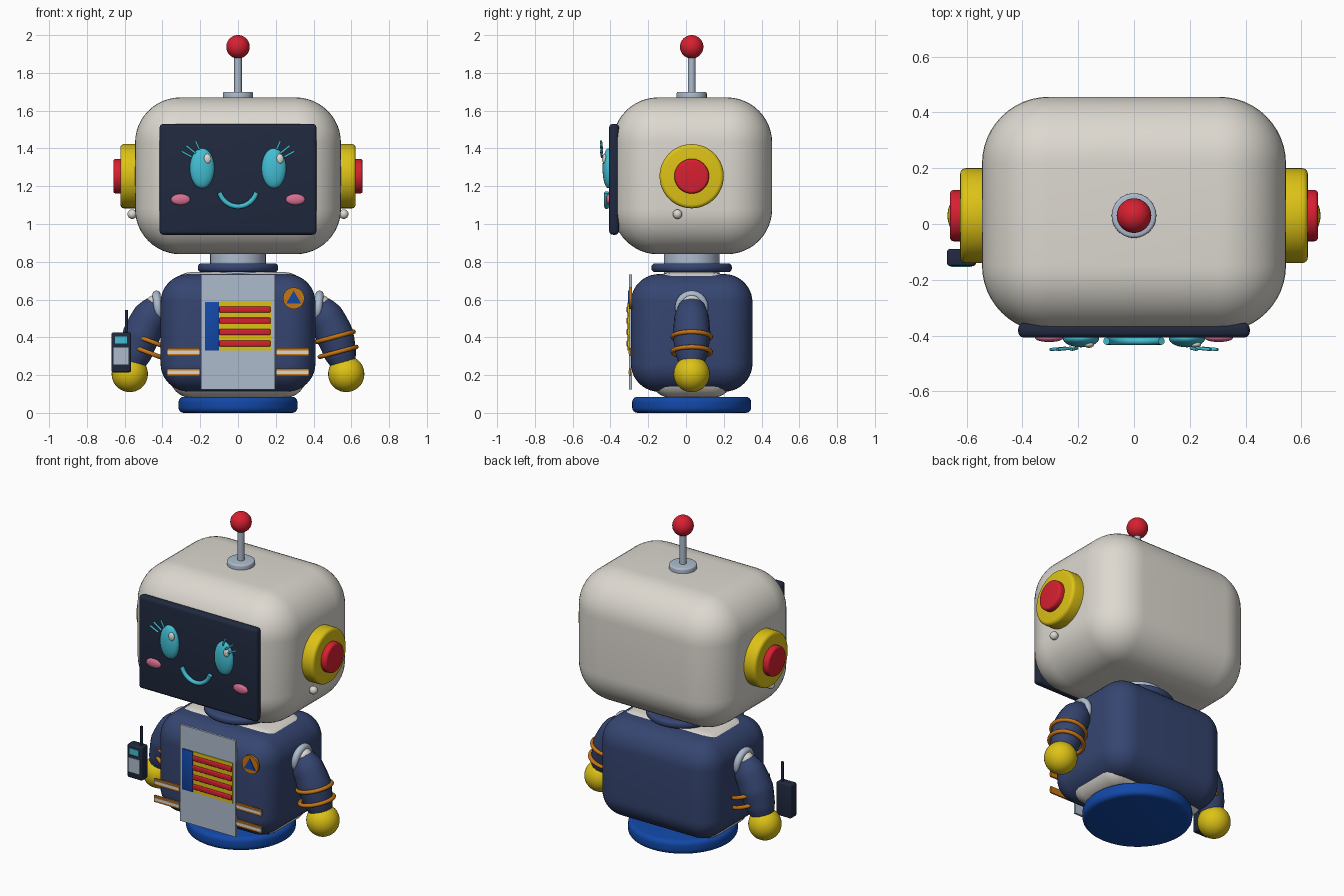
import bpy, bmesh, math
from mathutils import Vector

if "Cube" in bpy.data.objects:
    bpy.data.objects.remove(bpy.data.objects["Cube"])

COLOURS = {
    "cream": (0.72, 0.69, 0.63), "navy": (0.036, 0.06, 0.165), "dark": (0.014, 0.022, 0.048),
    "yellow": (0.72, 0.54, 0.008), "red": (0.68, 0.014, 0.03), "cyan": (0.055, 0.52, 0.66),
    "pink": (0.68, 0.16, 0.29), "steel": (0.42, 0.50, 0.61), "blue": (0.006, 0.065, 0.39),
    "orange": (0.56, 0.18, 0.008),
}
MATS = {}
for key, rgb in COLOURS.items():
    MATS[key] = bpy.data.materials.new(key)
    MATS[key].diffuse_color = (*rgb, 1)

YC = 0.03  # body centre line in depth


def finish(name, colour, bm, loc=(0, 0, 0), axis=None):
    """Turn a bmesh into a named, coloured, smooth-shaded object."""
    me = bpy.data.meshes.new(name)
    bm.to_mesh(me)
    bm.free()
    me.materials.append(MATS[colour])
    ob = bpy.data.objects.new(name, me)
    bpy.context.collection.objects.link(ob)
    ob.location = loc
    if axis is not None:
        ob.rotation_euler = Vector(axis).to_track_quat('Z', 'Y').to_euler()
    bpy.ops.object.select_all(action='DESELECT')
    ob.select_set(True)
    bpy.context.view_layer.objects.active = ob
    bpy.ops.object.shade_smooth_by_angle(angle=math.radians(40))
    return ob


def box(name, colour, x, y, z, r=0.0, seg=4):
    """Box from (min, max) ranges with rounded edges."""
    bm = bmesh.new()
    bmesh.ops.create_cube(bm, size=1)
    for v in bm.verts:
        v.co = Vector(v.co[i] * (a[1] - a[0]) for i, a in enumerate((x, y, z)))
    if r:
        bmesh.ops.bevel(bm, geom=bm.edges[:], offset=r, segments=seg, profile=0.5,
                        affect='EDGES', clamp_overlap=True)
    return finish(name, colour, bm, [(a[0] + a[1]) / 2 for a in (x, y, z)])


def disc(name, colour, start, end, radius, rim=0.0, sides=48):
    """Cylinder between two points with rounded rims."""
    a, b = Vector(start), Vector(end)
    bm = bmesh.new()
    bmesh.ops.create_cone(bm, cap_ends=True, segments=sides, radius1=radius,
                          radius2=radius, depth=(b - a).length)
    if rim:
        rims = [e for e in bm.edges if abs(e.verts[0].co.z - e.verts[1].co.z) < 1e-5]
        bmesh.ops.bevel(bm, geom=rims, offset=rim, segments=4, profile=0.5, affect='EDGES')
    return finish(name, colour, bm, (a + b) / 2, b - a)


def ball(name, colour, loc, rx, ry=None, rz=None):
    bm = bmesh.new()
    bmesh.ops.create_uvsphere(bm, u_segments=32, v_segments=20, radius=1)
    bmesh.ops.scale(bm, vec=(rx, ry or rx, rz or rx), verts=bm.verts)
    return finish(name, colour, bm, loc)


def tube(name, colour, pts, radii, closed=False):
    """Smooth tube through points with a radius at each point."""
    cu = bpy.data.curves.new(name, 'CURVE')
    cu.dimensions = '3D'
    cu.bevel_depth, cu.bevel_resolution, cu.use_fill_caps = 1, 6, True
    sp = cu.splines.new('BEZIER')
    sp.bezier_points.add(len(pts) - 1)
    sp.resolution_u = 6
    sp.use_cyclic_u = closed
    for p, co, r in zip(sp.bezier_points, pts, radii):
        p.co, p.radius = co, r
        p.handle_left_type = p.handle_right_type = 'AUTO'
    tmp = bpy.data.objects.new(name + "_path", cu)
    bpy.context.collection.objects.link(tmp)
    me = bpy.data.meshes.new_from_object(tmp.evaluated_get(bpy.context.evaluated_depsgraph_get()))
    bpy.data.objects.remove(tmp)
    bm = bmesh.new()
    bm.from_mesh(me)
    bpy.data.meshes.remove(me)
    bmesh.ops.recalc_face_normals(bm, faces=bm.faces)
    return finish(name, colour, bm)


def ring(name, colour, loc, axis, major, minor):
    """Torus around an axis."""
    q = Vector(axis).to_track_quat('Z', 'Y')
    pts = [Vector(loc) + q @ Vector((major * math.cos(t), major * math.sin(t), 0))
           for t in (i * math.tau / 12 for i in range(12))]
    return tube(name, colour, pts, [minor] * 12, True)


# Base, inner body, jacket
disc("base", "blue", (0, YC, 0), (0, YC, 0.085), 0.315, 0.028, 64)
box("inner_body", "cream", (-0.36, 0.36), (YC - 0.22, YC + 0.22), (0.08, 0.745), 0.11, 6)
box("jacket", "navy", (-0.41, 0.41), (-0.292, 0.352), (0.112, 0.735), 0.15, 10)

# Neck and collar
disc("neck", "steel", (0, YC, 0.72), (0, YC, 0.88), 0.147)
disc("collar", "navy", (0, YC, 0.745), (0, YC, 0.792), 0.213, 0.02)

# Head and face screen
box("head", "cream", (-0.545, 0.545), (-0.388, 0.456), (0.84, 1.67), 0.24, 12)
box("face_screen", "dark", (-0.415, 0.415), (-0.407, -0.355), (0.943, 1.53), 0.02)

# Antenna
disc("antenna_base", "steel", (0, YC, 1.65), (0, YC, 1.70), 0.08, 0.01)
disc("antenna_rod", "steel", (0, YC, 1.69), (0, YC, 1.92), 0.02, sides=20)
ball("antenna_ball", "red", (0, YC, 1.938), 0.062)

# Face details and ears
for s, side in ((-1, "left"), (1, "right")):
    ball(side + "_eye", "cyan", (s * 0.19, -0.41, 1.295), 0.065, 0.032, 0.106)
    ball(side + "_eye_glint", "cream", (s * 0.192 + 0.03, -0.432, 1.345), 0.019, 0.012, 0.026)
    ball(side + "_cheek", "pink", (s * 0.304, -0.408, 1.13), 0.051, 0.015, 0.029)
    lashes = (((0.30, 1.385), (0.245, 1.355)), ((0.275, 1.415), (0.225, 1.375)),
              ((0.225, 1.44), (0.205, 1.395)))
    for i, (p, q) in enumerate(lashes):
        disc(f"{side}_lash_{i}", "cyan", (s * p[0], -0.45, p[1]), (s * q[0], -0.445, q[1]),
             0.006, sides=10)
    disc(side + "_ear", "yellow", (s * 0.50, YC, 1.253), (s * 0.623, YC, 1.253), 0.17, 0.02)
    disc(side + "_ear_button", "red", (s * 0.60, YC, 1.253), (s * 0.66, YC, 1.253), 0.092, 0.014)
    ball(side + "_earring", "cream", (s * 0.56, -0.045, 1.052), 0.025)
smile = [(0.105 * math.sin(t), -0.42, 1.205 - 0.112 * math.cos(t))
         for t in (math.radians(a) for a in range(-70, 71, 20))]
tube("smile", "cyan", smile, [0.013] * len(smile))

# Front panel with control block
box("front_panel", "steel", (-0.195, 0.195), (-0.301, -0.287), (0.123, 0.732))
box("control_side", "blue", (-0.176, -0.10), (-0.309, -0.298), (0.33, 0.587), 0.003, 2)
box("control_back", "yellow", (-0.10, 0.175), (-0.306, -0.298), (0.33, 0.587))
for i in range(4):
    z = 0.368 + i * 0.06
    box(f"control_bar_{i}", "red", (-0.10, 0.172), (-0.315, -0.302), (z - 0.016, z + 0.016), 0.006, 3)

# Reflective strips on the jacket
for s, side in ((-1, "left"), (1, "right")):
    for i, z in enumerate((0.215, 0.322)):
        xs = sorted((s * 0.20, s * 0.375))
        box(f"{side}_strip_{i}", "orange", xs, (-0.301, -0.292), (z - 0.021, z + 0.021))
        box(f"{side}_strip_centre_{i}", "cream", xs, (-0.305, -0.299), (z - 0.009, z + 0.009))

# Chest badge
disc("badge", "orange", (0.295, -0.286, 0.607), (0.295, -0.302, 0.607), 0.057)
bm = bmesh.new()
tri = [bm.verts.new((0.045 * math.sin(t), 0, 0.045 * math.cos(t)))
       for t in (0, math.tau / 3, 2 * math.tau / 3)]
face = bm.faces.new(tri)
new = bmesh.ops.extrude_face_region(bm, geom=[face])["geom"]
bmesh.ops.translate(bm, vec=(0, -0.006, 0), verts=[g for g in new if isinstance(g, bmesh.types.BMVert)])
bmesh.ops.recalc_face_normals(bm, faces=bm.faces)
finish("badge_triangle", "blue", bm, (0.295, -0.301, 0.602))

# Arms, hands, shoulder rings and cuff bands
arm = ((0.425, 0.565, 0.07), (0.465, 0.51, 0.092), (0.512, 0.41, 0.10),
       (0.543, 0.31, 0.085), (0.565, 0.24, 0.06))
bands = {-1: ((-0.46, 0.378), (-0.47, 0.318)), 1: ((0.515, 0.403), (0.53, 0.323))}
for s, side in ((-1, "left"), (1, "right")):
    tube(side + "_arm", "navy", [(s * x, YC, z) for x, z, r in arm], [r for x, z, r in arm])
    ball(side + "_hand", "yellow", (s * 0.573, YC, 0.206), 0.096)
    ring(side + "_shoulder_ring", "steel", (s * 0.425, YC, 0.56), (1, 0, s * -0.1), 0.066, 0.022)
    ball(side + "_shoulder", "cream", (s * 0.437, YC, 0.572), 0.053)
    for i, (x, z) in enumerate(bands[s]):
        ring(f"{side}_cuff_band_{i}", "orange", (x, YC, z), (-0.27, 0, 1) if s > 0 else (0.38, 0, 1),
             0.1, 0.012)

# Handheld radio
box("radio", "dark", (-0.67, -0.567), (-0.15, -0.09), (0.215, 0.425), 0.008, 3)
box("radio_display", "cyan", (-0.652, -0.588), (-0.154, -0.148), (0.367, 0.404))
box("radio_keypad", "steel", (-0.658, -0.58), (-0.154, -0.148), (0.255, 0.345))
disc("radio_antenna", "dark", (-0.59, -0.12, 0.42), (-0.59, -0.12, 0.545), 0.008, sides=12)

for m in bpy.data.materials:
    if m.users and not m.is_grease_pencil:
        m.use_nodes = True
        m.node_tree.nodes["Principled BSDF"].inputs["Base Color"].default_value = m.diffuse_color
